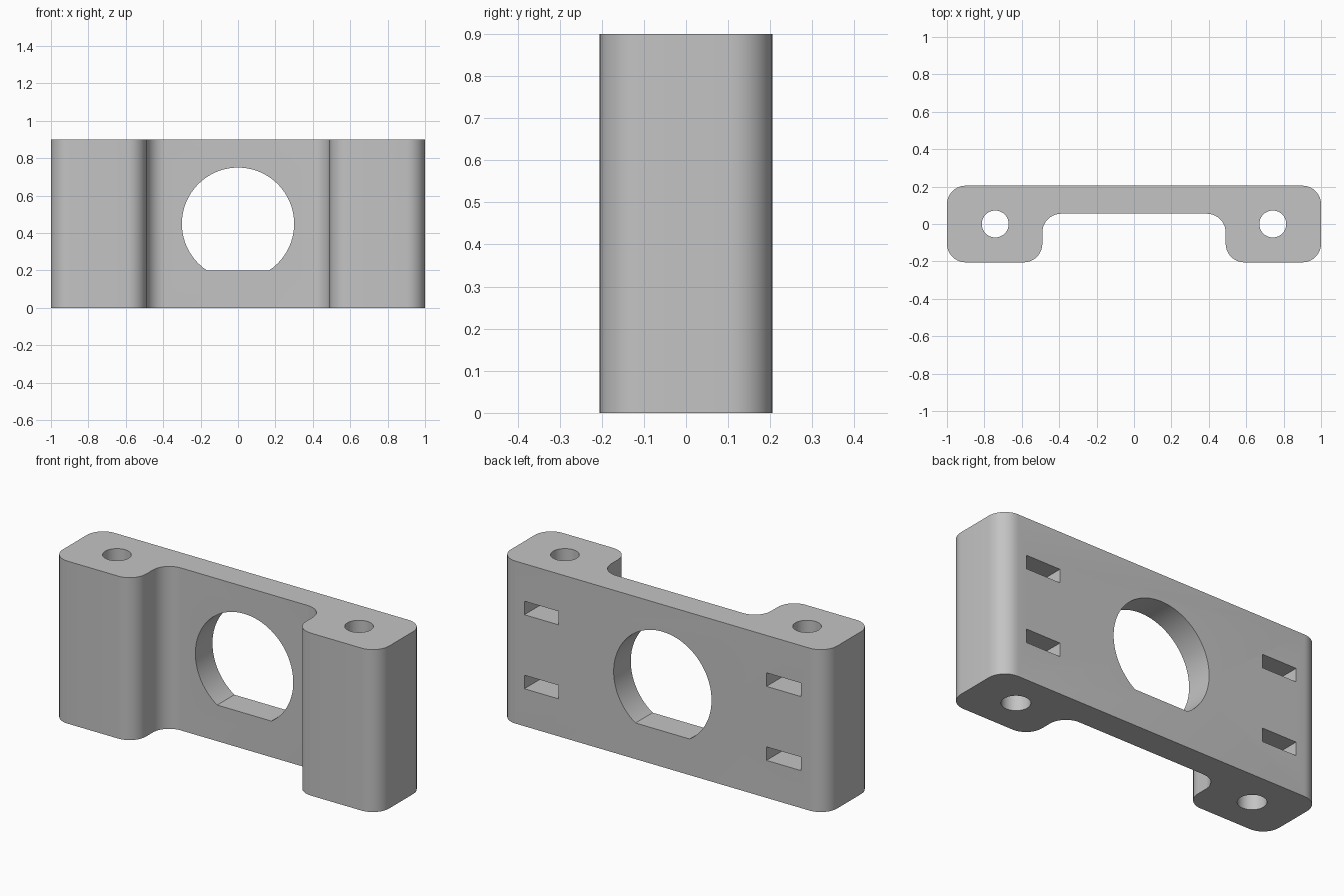
import bpy, bmesh, math
from mathutils import Vector

if "Cube" in bpy.data.objects:
    bpy.data.objects.remove(bpy.data.objects["Cube"])

HEIGHT = 0.9
DEPTH = 0.205      # half depth of the end blocks
WEB_Y = 0.055      # front face of the thin middle web
BLOCK_X = 0.49     # inner side of each end block
R = 0.1            # fillet radius

grey = bpy.data.materials.new("light grey plastic")
grey.diffuse_color = (0.55, 0.55, 0.55, 1)
grey.use_nodes = True
grey.node_tree.nodes["Principled BSDF"].inputs["Base Color"].default_value = grey.diffuse_color


def fillet(points, radius, steps=10):
    """Round every right-angled corner of a closed outline."""
    out = []
    for i, p in enumerate(points):
        p = Vector(p)
        a = (Vector(points[i - 1]) - p).normalized()
        b = (Vector(points[(i + 1) % len(points)]) - p).normalized()
        centre = p + (a + b) * radius
        for k in range(steps + 1):
            t = math.pi / 2 * k / steps
            out.append(centre - b * radius * math.cos(t) - a * radius * math.sin(t))
    return out


def prism(name, outline, place, direction):
    """Extrude a 2D outline, placed in space, along a direction."""
    bm = bmesh.new()
    face = bm.faces.new([bm.verts.new(place(u, v)) for u, v in outline])
    ext = bmesh.ops.extrude_face_region(bm, geom=[face])
    moved = [g for g in ext["geom"] if isinstance(g, bmesh.types.BMVert)]
    bmesh.ops.translate(bm, verts=moved, vec=direction)
    bmesh.ops.recalc_face_normals(bm, faces=bm.faces)
    mesh = bpy.data.meshes.new(name)
    bm.to_mesh(mesh)
    bm.free()
    mesh.materials.append(grey)
    obj = bpy.data.objects.new(name, mesh)
    bpy.context.collection.objects.link(obj)
    return obj


# Bracket body: rounded U-shaped profile
half = [(BLOCK_X, WEB_Y), (BLOCK_X, -DEPTH), (1, -DEPTH), (1, DEPTH)]
profile = half + [(-x, y) for x, y in reversed(half)]
body = prism("mounting_bracket", fillet(profile, R),
             lambda u, v: (u, v, 0), (0, 0, HEIGHT))

cutters = []

# Central opening: circle with a flat bottom
r, flat = 0.3, -0.25
start = math.asin(flat / r)
sweep = math.pi - 2 * start
opening = [(r * math.cos(start + sweep * k / 72), r * math.sin(start + sweep * k / 72))
           for k in range(73)]
cutters.append(prism("opening_cutter", opening,
                     lambda u, v: (u, -0.5, 0.45 + v), (0, 1, 0)))

# Vertical bolt holes and nut slots in each end block
circle = [(0.072 * math.cos(math.tau * k / 40), 0.072 * math.sin(math.tau * k / 40))
          for k in range(40)]
slot = [(-0.105, -0.0375), (0.105, -0.0375), (0.105, 0.0375), (-0.105, 0.0375)]
for side in (-1, 1):
    cx = side * 0.742
    cutters.append(prism("bolt_hole_cutter", circle,
                         lambda u, v: (cx + u, v, -0.1), (0, 0, HEIGHT + 0.2)))
    for z in (0.245, 0.655):
        cutters.append(prism("nut_slot_cutter", slot,
                             lambda u, v: (cx + u, -0.105, z + v), (0, 0.5, 0)))

for cutter in cutters:
    cutter.hide_render = True
    cutter.hide_set(True)
    mod = body.modifiers.new(cutter.name, 'BOOLEAN')
    mod.operation = 'DIFFERENCE'
    mod.solver = 'EXACT'
    mod.object = cutter

# Bake the cuts, drop the helpers and smooth the fillets
bpy.context.view_layer.update()
result = body.evaluated_get(bpy.context.evaluated_depsgraph_get())
baked = bpy.data.meshes.new_from_object(result)
body.modifiers.clear()
body.data = baked
for cutter in cutters:
    bpy.data.objects.remove(cutter)

bpy.context.view_layer.objects.active = body
body.select_set(True)
bpy.ops.object.shade_smooth_by_angle(angle=math.radians(30))
